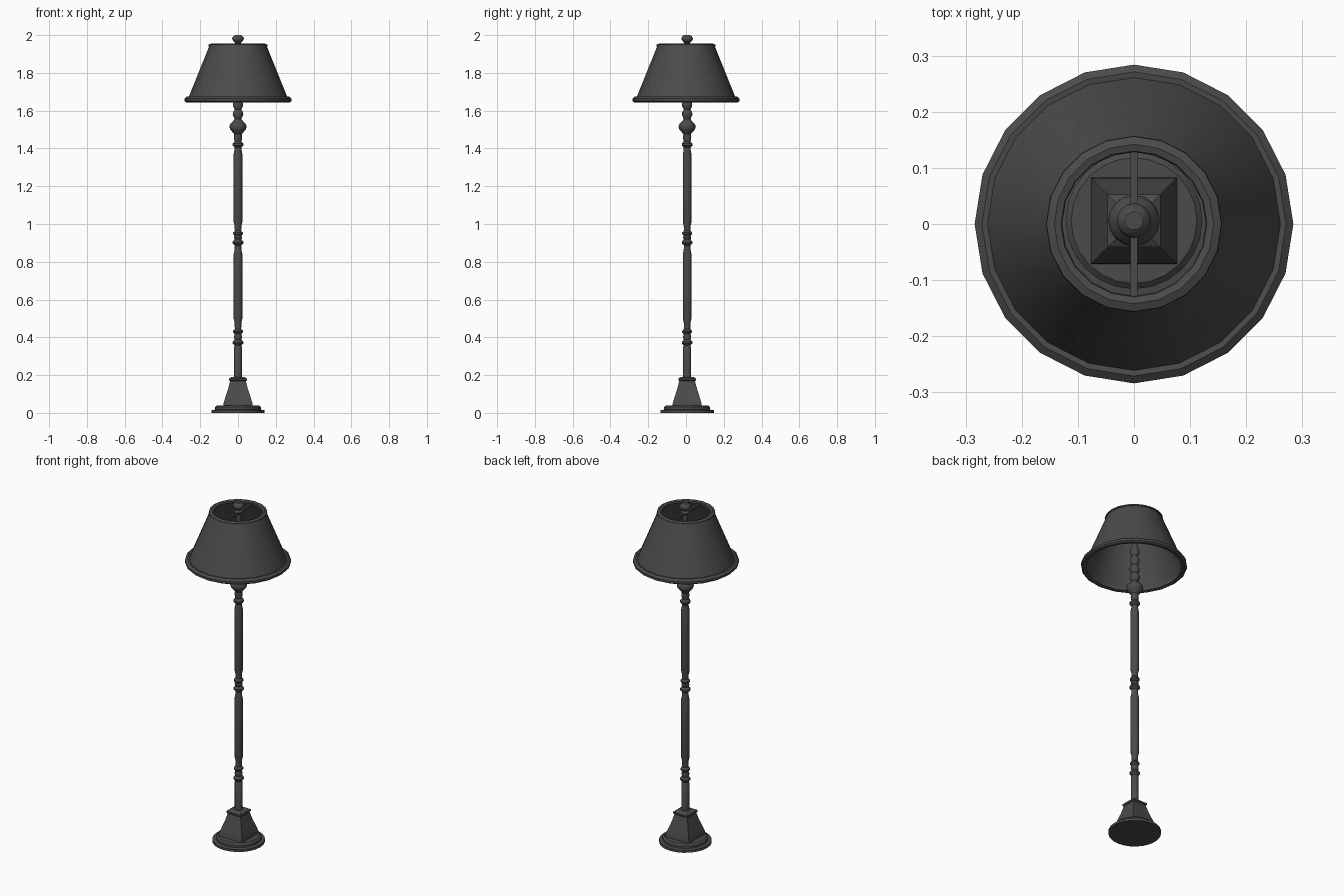
import bpy, math

dark = bpy.data.materials.new("dark_metal")
dark.diffuse_color = (0.07, 0.07, 0.07, 1)
POST_Y = 0.006  # the stem sits slightly off the shade centre


def make(name, verts, faces, angle=35):
    mesh = bpy.data.meshes.new(name)
    mesh.from_pydata(verts, [], faces)
    mesh.materials.append(dark)
    obj = bpy.data.objects.new(name, mesh)
    bpy.context.collection.objects.link(obj)
    bpy.ops.object.select_all(action='DESELECT')
    obj.select_set(True)
    bpy.context.view_layer.objects.active = obj
    bpy.ops.object.mode_set(mode='EDIT')
    bpy.ops.mesh.select_all(action='SELECT')
    bpy.ops.mesh.normals_make_consistent(inside=False)
    bpy.ops.object.mode_set(mode='OBJECT')
    bpy.ops.object.shade_smooth_by_angle(angle=math.radians(angle))
    return obj


def lathe(name, profile, sides, y=0.0, start=0.0, loop=False, angle=35):
    """Spin (radius, z) pairs; loop joins the ends, otherwise both are capped."""
    n = len(profile)
    verts, faces = [], []
    for r, z in profile:
        for i in range(sides):
            a = start + math.tau * i / sides
            verts.append((r * math.cos(a), y + r * math.sin(a), z))
    for j in range(n if loop else n - 1):
        k = (j + 1) % n
        for i in range(sides):
            m = (i + 1) % sides
            faces.append((j * sides + i, j * sides + m, k * sides + m, k * sides + i))
    if not loop:
        faces.append(tuple(range(sides)))
        faces.append(tuple(range((n - 1) * sides, n * sides)))
    return make(name, verts, faces, angle)


# Round stepped foot
lathe("foot", [(0.141, 0), (0.141, 0.014), (0.122, 0.017), (0.122, 0.03),
               (0.112, 0.039)], 24, POST_Y)

# Square flared pedestal with its cap
q = math.sqrt(2)
pedestal = [(0.077, 0.038), (0.076, 0.052), (0.067, 0.082), (0.053, 0.125),
            (0.042, 0.168), (0.047, 0.173), (0.047, 0.182), (0.034, 0.19)]
lathe("pedestal", [(r * q, z) for r, z in pedestal], 4, POST_Y, math.pi / 4, angle=25)

# Turned stem
stem = [(0.021, 0.185), (0.021, 0.35), (0.017, 0.356), (0.028, 0.368), (0.028, 0.376),
        (0.018, 0.388), (0.022, 0.402), (0.018, 0.417), (0.026, 0.427), (0.026, 0.434),
        (0.017, 0.445), (0.018, 0.48), (0.023, 0.5), (0.023, 0.84), (0.018, 0.865),
        (0.017, 0.887), (0.028, 0.897), (0.028, 0.906), (0.018, 0.918), (0.022, 0.929),
        (0.018, 0.938), (0.026, 0.947), (0.026, 0.954), (0.017, 0.965), (0.018, 0.99),
        (0.023, 1.01), (0.023, 1.37), (0.018, 1.395), (0.018, 1.405), (0.028, 1.415),
        (0.028, 1.425), (0.018, 1.437), (0.022, 1.455), (0.02, 1.478)]
lathe("stem", stem, 12, POST_Y)

# Large bead and smaller beads below the shade
beads = [(0.02, 1.476), (0.027, 1.484), (0.042, 1.502), (0.046, 1.515), (0.041, 1.53),
         (0.025, 1.545), (0.018, 1.557), (0.028, 1.578), (0.026, 1.592), (0.017, 1.606),
         (0.027, 1.625), (0.027, 1.638), (0.017, 1.655), (0.026, 1.68), (0.026, 1.692),
         (0.018, 1.71), (0.025, 1.735), (0.024, 1.75), (0.016, 1.77), (0.014, 1.945)]
lathe("beads", beads, 16, POST_Y)

# Finial above the shade
lathe("finial", [(0.014, 1.935), (0.024, 1.947), (0.014, 1.958), (0.021, 1.965),
                 (0.03, 1.976), (0.031, 1.983), (0.026, 1.993), (0.016, 2.0)], 16, POST_Y)

# Hollow shade and its rolled rims
lathe("shade", [(0.264, 1.665), (0.15, 1.947), (0.144, 1.947), (0.258, 1.665)], 20, loop=True)
lathe("lower_rim", [(0.274, 1.644), (0.284, 1.651), (0.284, 1.664), (0.271, 1.674),
                    (0.258, 1.672), (0.256, 1.648)], 20, loop=True)
lathe("upper_rim", [(0.157, 1.941), (0.156, 1.949), (0.142, 1.955), (0.13, 1.951),
                    (0.128, 1.942), (0.142, 1.938)], 20, loop=True)

# Flat crossbar holding the shade
x, y0, z0, z1 = 0.006, 0.132, 1.937, 1.946
make("crossbar", [(a, b, c) for c in (z0, z1) for a, b in
                  ((-x, -y0), (x, -y0), (x, y0), (-x, y0))],
     [(0, 3, 2, 1), (4, 5, 6, 7), (0, 1, 5, 4), (1, 2, 6, 5), (2, 3, 7, 6), (3, 0, 4, 7)])
